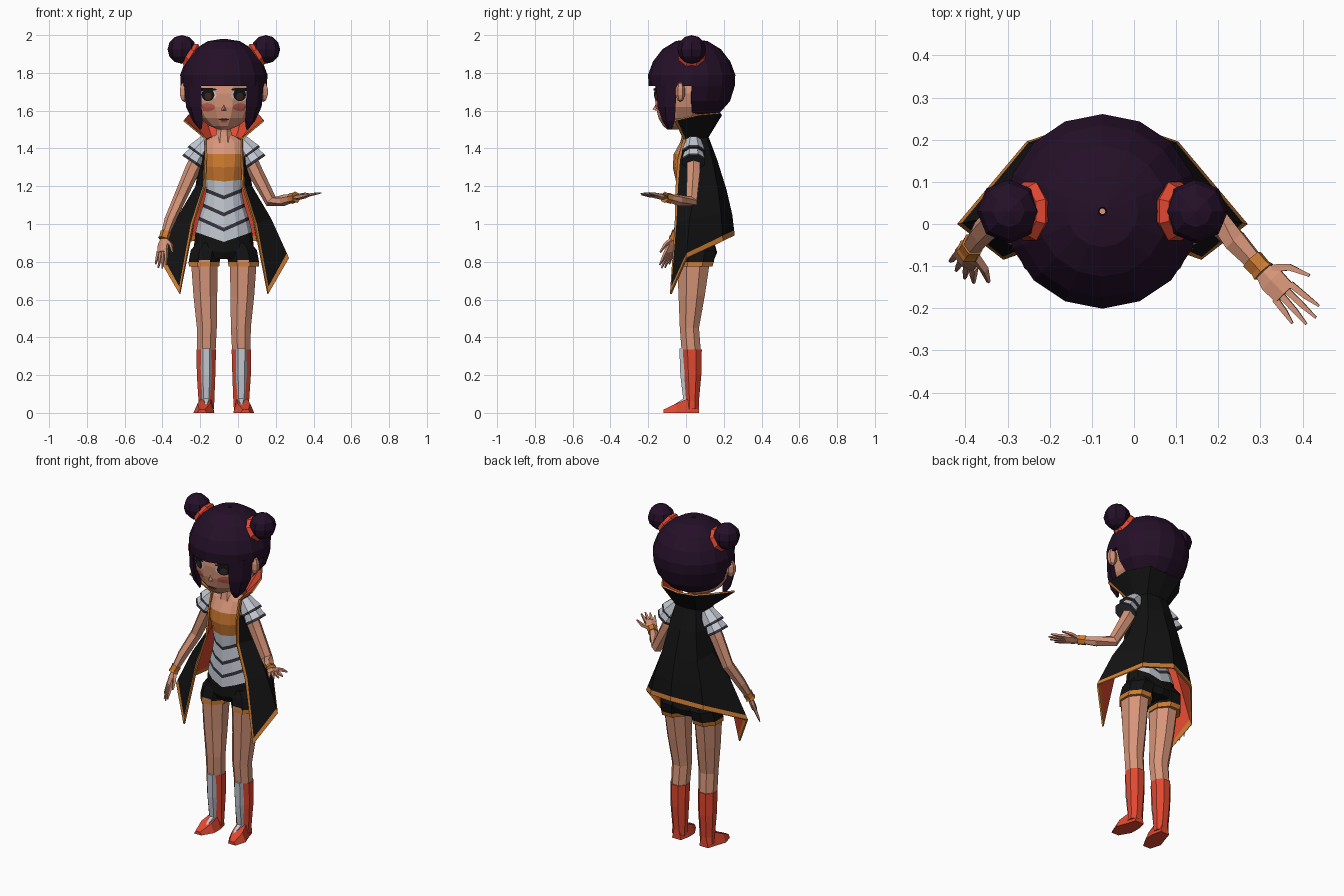
import bpy, bmesh, math
from mathutils import Vector as V, Matrix
from mathutils.bvhtree import BVHTree

if "Cube" in bpy.data.objects:
    bpy.data.objects.remove(bpy.data.objects["Cube"])

CX = -0.075  # body centre line


def mat(name, r, g, b):
    m = bpy.data.materials.new(name)
    m.diffuse_color = (r, g, b, 1)
    m.use_nodes = True
    m.node_tree.nodes["Principled BSDF"].inputs["Base Color"].default_value = m.diffuse_color
    return m


SKIN = mat("skin", .68, .30, .19)
HAIR = mat("dark purple", .018, .005, .021)
BLACK = mat("black", .006, .006, .006)
RED = mat("red", .75, .065, .03)
ORANGE = mat("orange", .62, .20, .03)
SILVER = mat("silver", .55, .58, .64)
GREY = mat("dark grey", .035, .035, .045)
BLUSH = mat("blush", .52, .11, .08)
BROWN = mat("dark brown", .06, .02, .012)


def mesh(name, verts, faces, mats, idx=None, fix=True):
    me = bpy.data.meshes.new(name)
    me.from_pydata([tuple(v) for v in verts], [], faces)
    for m in mats:
        me.materials.append(m)
    if idx:
        me.polygons.foreach_set("material_index", idx)
    if fix:
        bm = bmesh.new()
        bm.from_mesh(me)
        bmesh.ops.recalc_face_normals(bm, faces=bm.faces)
        bm.to_mesh(me)
        bm.free()
    ob = bpy.data.objects.new(name, me)
    bpy.context.collection.objects.link(ob)
    return ob


def loft(name, rings, mats, cap=True, keep=None, fix=True):
    """Skin a list of rings; mats is one material or one per segment."""
    n = len(rings[0])
    segs = mats if isinstance(mats, list) else [mats] * (len(rings) - 1)
    slots = list(dict.fromkeys(segs))
    verts = [V(p) for r in rings for p in r]
    faces, idx = [], []
    for i, m in enumerate(segs):
        for j in range(n):
            k = (j + 1) % n
            f = (i*n + j, i*n + n + j, i*n + n + k, i*n + k)
            if keep and not keep(sum((verts[q] for q in f), V()) / 4):
                continue
            faces.append(f)
            idx.append(slots.index(m))
    if cap:
        faces += [tuple(range(n)), tuple(range(len(verts) - 1, len(verts) - n - 1, -1))]
        idx += [slots.index(segs[0]), slots.index(segs[-1])]
    return mesh(name, verts, faces, slots, idx, fix)


def ring(x, y, z, rx, ry, n, ph=.5, k=0):
    out = []
    for i in range(n):
        a = 2*math.pi*(i + ph)/n - math.pi/2
        out.append(V((x + rx*math.cos(a), y + ry*math.sin(a), z + k*abs(rx*math.cos(a)))))
    return out


def tube(name, path, radii, mats, n=6, flat=1, side=None):
    pts = [V(p) for p in path]
    rings = []
    for i, p in enumerate(pts):
        d = (pts[min(i + 1, len(pts) - 1)] - pts[max(i - 1, 0)]).normalized()
        s = V(side) if side else V((0, 1, 0))
        s = (s - d*s.dot(d)).normalized()
        t = d.cross(s)
        rings.append([p + radii[i]*(math.cos(a)*s + flat*math.sin(a)*t)
                      for a in (2*math.pi*(j + .5)/n for j in range(n))])
    return loft(name, rings, mats)


def off(s, p):
    return V((CX + s*p[0], p[1], p[2]))


# Head
face_rows = [(1.82, .15, .13, 0), (1.77, .18, .165, 0), (1.69, .19, .172, 0), (1.62, .175, .163, -.003),
             (1.56, .135, .138, -.012), (1.52, .08, .09, -.035), (1.50, .03, .04, -.06)]
face = loft("face", [ring(CX, y, z, rx, ry, 12) for z, rx, ry, y in face_rows], SKIN)
tree = BVHTree.FromPolygons([v.co for v in face.data.vertices], [tuple(p.vertices) for p in face.data.polygons])
mesh("nose", [(CX - .014, -.160, 1.60), (CX + .014, -.160, 1.60), (CX, -.155, 1.64), (CX, -.178, 1.607)],
     [(0, 1, 3), (1, 2, 3), (2, 0, 3), (0, 2, 1)], [SKIN])


def decal(name, ox, z, rx, rz, m, lift, n=12):
    """Thin ellipse laid on the face."""
    def hit(x, zz):
        p = tree.ray_cast(V((x, -1, zz)), V((0, 1, 0)))[0]
        return V((x, (p.y if p else -.1) - lift, zz))
    verts = [hit(CX + ox, z)]
    for f in (.5, 1):
        for i in range(n):
            a = 2*math.pi*i/n
            verts.append(hit(CX + ox + f*rx*math.cos(a), z + f*rz*math.sin(a)))
    faces = []
    for i in range(n):
        j = (i + 1) % n
        faces += [(0, 1 + i, 1 + j), (1 + i, 1 + n + i, 1 + n + j, 1 + j)]
    mesh(name, verts, faces, [m], fix=False)


for s in (-1, 1):
    decal("eye_white", s*.088, 1.683, .05, .032, SILVER, .003)
    decal("iris", s*.084, 1.684, .034, .034, BLACK, .005)
    decal("pupil_glow", s*.084, 1.676, .019, .019, BROWN, .007)
    decal("lash", s*.09, 1.712, .052, .009, BLACK, .008)
    decal("cheek", s*.088, 1.618, .042, .022, BLUSH, .003)
    bpy.ops.mesh.primitive_uv_sphere_add(segments=6, ring_count=5, radius=1, location=off(s, (.208, -.03, 1.70)))
    ear = bpy.context.object
    ear.name, ear.scale = "ear", (.03, .026, .055)
    ear.data.materials.append(SKIN)
decal("mouth", 0, 1.553, .03, .005, BROWN, .003)
decal("lower_lip", 0, 1.542, .016, .006, BLUSH, .003)

# Hair cap with an opening for the face, side locks and buns
hair_rows = [(1.98, .01), (1.968, .085), (1.925, .155), (1.86, .205), (1.79, .231),
             (1.73, .228), (1.65, .203), (1.59, .15), (1.56, .08), (1.555, .01)]
hair = loft("hair_cap", [ring(CX, .03, z, r, r, 16, 0) for z, r in hair_rows], HAIR, cap=False,
            keep=lambda c: c.z > 1.73 or c.y > 0, fix=False)
hair.modifiers.new("thickness", 'SOLIDIFY').thickness = .02
for s in (-1, 1):
    rows = [[(.212, -.05, 1.75), (.185, -.105, 1.75), (.12, -.16, 1.75), (.13, -.06, 1.75)],
            [(.2, -.055, 1.62), (.175, -.11, 1.62), (.118, -.15, 1.62), (.13, -.06, 1.62)],
            [(.165, -.06, 1.545), (.155, -.105, 1.545), (.112, -.125, 1.545), (.125, -.065, 1.545)],
            [(.128, -.075, 1.50), (.126, -.09, 1.50), (.118, -.095, 1.50), (.12, -.078, 1.50)]]
    loft("side_lock", [[off(s, p) for p in r] for r in rows], HAIR)
    bpy.ops.mesh.primitive_uv_sphere_add(segments=8, ring_count=6, radius=.076, location=off(s, (.222, .03, 1.924)))
    bun = bpy.context.object
    bun.name = "hair_bun"
    bun.data.materials.append(HAIR)
    tube("hair_tie", [off(s, (.15, .03, 1.88)), off(s, (.172, .03, 1.893)), off(s, (.19, .03, 1.905))],
         [.056, .075, .062], RED, 8)

# Neck and torso: chevron bands come from V-shaped rings
loft("neck", [ring(CX, .02, z, r, r, 8) for z, r in ((1.58, .045), (1.49, .042), (1.43, .055))], SKIN)
T = [(1.47, .05, .04, .025, 0), (1.435, .11, .06, .03, 0), (1.37, .118, .09, .025, 0), (1.30, .114, .09, .02, .05),
     (1.225, .1, .073, .02, .1), (1.15, .095, .07, .025, .4), (1.13, .095, .07, .027, .4),
     (1.06, .108, .077, .032, .45), (1.04, .112, .079, .034, .45), (.98, .13, .087, .04, .45),
     (.96, .135, .09, .043, .45), (.905, .15, .098, .05, .35), (.85, .16, .108, .057, .1), (.815, .13, .09, .06, 0)]
loft("torso", [ring(CX, y, z, rx, ry, 12, 0, k) for z, rx, ry, y, k in T],
     [SKIN, SKIN, ORANGE, ORANGE, SILVER, GREY, SILVER, GREY, SILVER, GREY, SILVER, BLACK, BLACK])

# Legs, shorts, boots
for s in (-1, 1):
    def leg(name, rows, mats):
        loft(name, [ring(CX + s*x, y, z, rx, ry, 8) for z, x, y, rx, ry in rows], mats)
    leg("shorts_leg", [(.90, .08, .055, .07, .09), (.86, .095, .06, .087, .108), (.80, .104, .05, .089, .105),
                       (.775, .105, .046, .087, .102)], [BLACK, BLACK, ORANGE])
    leg("leg", [(.81, .103, .04, .077, .095), (.62, .098, .03, .068, .075), (.45, .09, .018, .057, .055),
                (.32, .093, .028, .053, .055)], SKIN)
    leg("boot", [(.335, .093, .03, .056, .058), (.2, .094, .033, .053, .052), (.06, .092, .033, .045, .038),
                 (.02, .095, .033, .045, .038)], RED)
    foot = [(.068, .092, .03, .05), (.01, .095, .045, .075), (-.05, .106, .055, .05), (-.118, .115, .025, .018)]
    loft("foot", [[off(s, p) for p in ((x - w, y, 0), (x + w, y, 0), (x + w*.6, y, h), (x - w*.6, y, h))]
                  for y, x, w, h in foot], RED)
    guard = [(.34, -.035, .03), (.2, -.03, .029), (.075, -.015, .024), (.045, -.062, .008)]
    loft("shin_guard", [[off(s, p) for p in ((.093 - w, y + .022, z), (.093 - w*.6, y, z),
                                            (.093 + w*.6, y, z), (.093 + w, y + .022, z))]
                        for z, y, w in guard], SILVER)

# Sleeveless coat with standing collar: rows of front, side, back-side, back points
C = [[(.215, -.06, 1.545), (.19, .07, 1.575), (.11, .185, 1.585), (0, .19, 1.575)],
     [(.1, -.015, 1.45), (.1, .05, 1.45), (.07, .11, 1.46), (0, .12, 1.46)],
     [(.1, -.045, 1.34), (.13, .07, 1.34), (.09, .14, 1.34), (0, .165, 1.34)],
     [(.105, -.055, 1.2), (.15, .05, 1.2), (.12, .17, 1.18), (0, .215, 1.18)],
     [(.165, -.06, 1.0), (.25, .02, 1.03), (.155, .185, 1.05), (0, .245, 1.05)],
     [(.235, -.085, .63), (.345, 0, .82), (.18, .196, .91), (0, .258, .94)]]
C = [[V(p) for p in r] for r in C]
C.insert(5, [b + (a - b).normalized()*.028 for a, b in zip(C[4], C[5])])   # hem band
for r in C:                                                             # front edge band
    r.insert(1, r[0] + (r[1] - r[0]).normalized()*.014)
grid = [[off(-1, p) for p in r] + [off(1, p) for p in reversed(r[:-1])] for r in C]
W = len(grid[0])
faces, idx = [], []
for i in range(len(grid) - 1):
    for j in range(W - 1):
        faces.append((i*W + j, i*W + j + 1, i*W + W + j + 1, i*W + W + j))
        idx.append(2 if i == len(grid) - 2 or j in (0, W - 2) else 0)
coat = mesh("coat", [p for r in grid for p in r], faces, [BLACK, RED, ORANGE, ORANGE], idx, fix=False)
sol = coat.modifiers.new("lining", 'SOLIDIFY')
sol.thickness, sol.material_offset, sol.material_offset_rim = .01, 1, 2


# Arms, sleeves, bracelets, hands
def hand(w, d, side):
    w, d, side = V(w), V(d).normalized(), V(side)
    side = (side - d*side.dot(d)).normalized()
    tube("palm", [w, w + d*.04, w + d*.085], [.021, .036, .034], SKIN, 6, .45, side)
    for i, length in enumerate((.085, .1, .095, .07)):
        o = (1.5 - i)*.017
        a = w + d*.078 + side*o
        b = a + (d + side*o*5)*length*.55
        tube("finger", [a, b, a + (d + side*o*6)*length], [.011, .009, .004], SKIN, 4, 1, side)
    a = w + d*.02 + side*.02
    tube("thumb", [a, a + (d*.6 + side*.7)*.045, a + (d + side*.7)*.075], [.013, .011, .005], SKIN, 4, 1, side)


arms = [(-1, [(.1, .04, 1.42), (.165, .04, 1.29), (.232, .035, 1.14), (.285, -.02, 1.02), (.315, -.06, .93)],
         (-.02, -.055, -.15), (.75, -.65, 0)),
        (1, [(.1, .04, 1.42), (.165, .04, 1.28), (.25, .03, 1.12), (.315, -.04, 1.125), (.375, -.105, 1.14)],
         (.13, -.135, .025), (.73, .68, .1))]
for s, path, d, side in arms:
    p = [off(s, q) for q in path]
    tube("arm", p, [.042, .04, .034, .03, .021], SKIN, 6)
    u = (p[4] - p[3]).normalized()
    tube("bracelet", [p[4] - u*.03, p[4], p[4] + u*.012], [.029, .027, .031], ORANGE, 6)
    hand(p[4], d, side)
    for a, m, b, r0, r1 in (((.135, .04, 1.38), (.162, .04, 1.34), (.17, .04, 1.328), .05, .064),
                            ((.09, .04, 1.44), (.135, .04, 1.382), (.142, .04, 1.372), .042, .064)):
        tube("sleeve_tier", [off(s, a), off(s, m), off(s, b)], [r0, r1, r1 + .002], [SILVER, GREY], 8)
